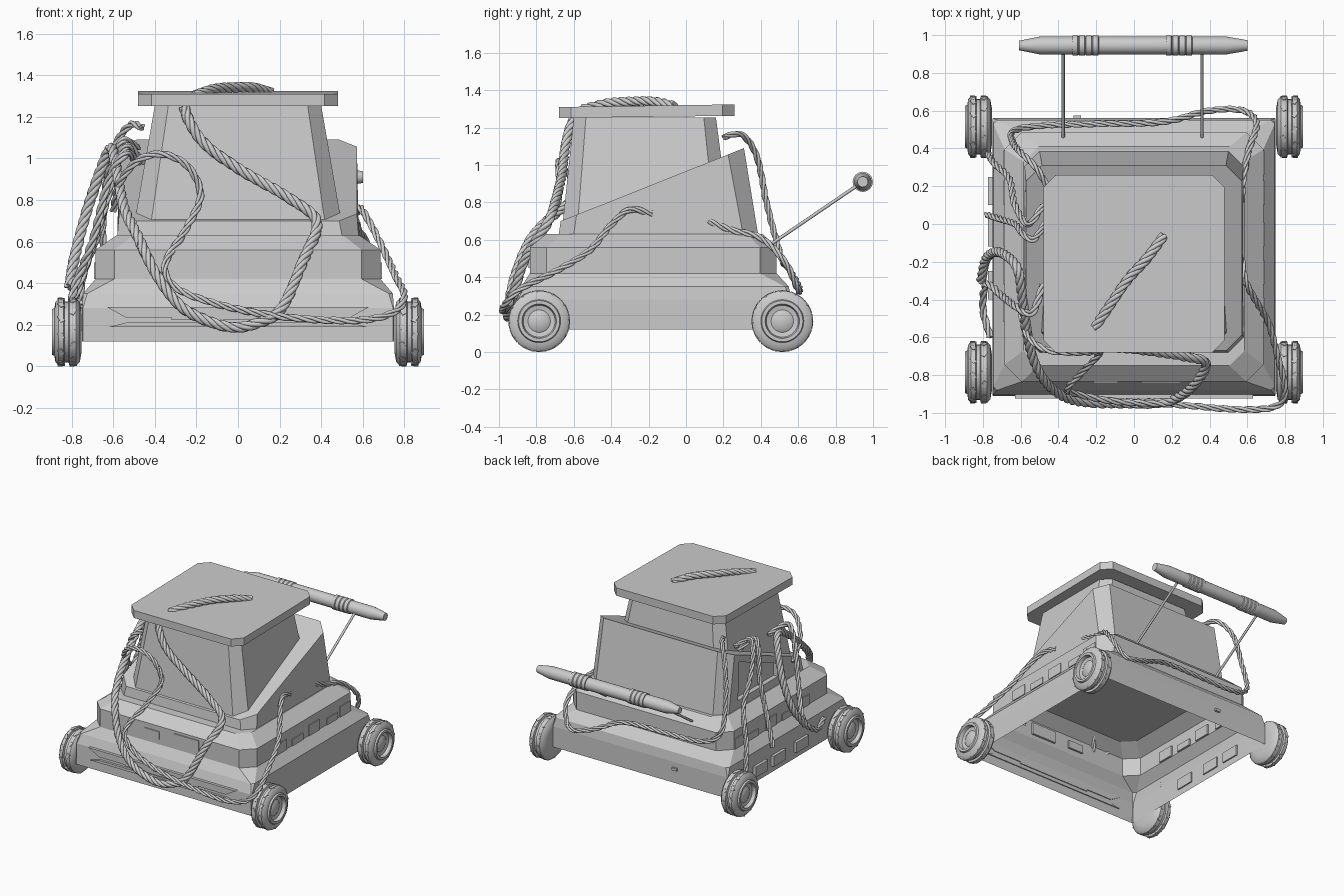
import bpy, bmesh, math
from mathutils import Vector, Matrix

if "Cube" in bpy.data.objects:
    bpy.data.objects.remove(bpy.data.objects["Cube"])


def finish(bm, name, smooth=False):
    bmesh.ops.recalc_face_normals(bm, faces=bm.faces)
    me = bpy.data.meshes.new(name)
    bm.to_mesh(me)
    bm.free()
    ob = bpy.data.objects.new(name, me)
    bpy.context.collection.objects.link(ob)
    if smooth:
        bpy.context.view_layer.objects.active = ob
        ob.select_set(True)
        bpy.ops.object.shade_smooth_by_angle(angle=math.radians(35))
        ob.select_set(False)
    return ob


def loft(name, rings, bottom=True, top=True):
    """Stack of chamfered rectangles: (half width, y front, y back, chamfer, z or z(y))."""
    bm = bmesh.new()
    prev = None
    for i, (w, a, b, c, z) in enumerate(rings):
        pts = [(-w + c, a), (w - c, a), (w, a + c), (w, b - c),
               (w - c, b), (-w + c, b), (-w, b - c), (-w, a + c)]
        ring = [bm.verts.new((x, y, z(y) if callable(z) else z)) for x, y in pts]
        if prev:
            for k in range(8):
                bm.faces.new((prev[k], prev[(k + 1) % 8], ring[(k + 1) % 8], ring[k]))
        if (i == 0 and bottom) or (i == len(rings) - 1 and top):
            bm.faces.new(ring)
        prev = ring
    return finish(bm, name)


def lathe_x(name, profile, centre, steps=32, flip=1):
    """Revolve (x, radius) pairs about the x axis."""
    bm = bmesh.new()
    vs = [bm.verts.new((x * flip, 0, r)) for x, r in profile]
    es = [bm.edges.new(p) for p in zip(vs, vs[1:])]
    bmesh.ops.spin(bm, geom=vs + es, cent=(0, 0, 0), axis=(1, 0, 0), angle=2 * math.pi, steps=steps)
    bmesh.ops.remove_doubles(bm, verts=bm.verts, dist=1e-4)
    bmesh.ops.translate(bm, verts=bm.verts, vec=centre)
    return finish(bm, name, True)


def box(name, x, y, z):
    bm = bmesh.new()
    bmesh.ops.create_cube(bm, size=1)
    for v in bm.verts:
        v.co = [(r[0] + r[1]) / 2 + c * (r[1] - r[0]) for r, c in zip((x, y, z), v.co)]
    return finish(bm, name)


def tube(name, lines, radius, res=1):
    cu = bpy.data.curves.new(name, 'CURVE')
    cu.dimensions = '3D'
    cu.bevel_depth, cu.bevel_resolution, cu.use_fill_caps = radius, res, True
    for pts in lines:
        sp = cu.splines.new('POLY')
        sp.points.add(len(pts) - 1)
        sp.use_smooth = True
        for p, q in zip(sp.points, pts):
            p.co = (*q, 1)
    ob = bpy.data.objects.new(name, cu)
    bpy.context.collection.objects.link(ob)


def cable(name, pts, radius, strands=3, pitch=0.2):
    """Twisted rope along a smooth path through the points."""
    P = [Vector(p) for p in pts]
    P = [2 * P[0] - P[1]] + P + [2 * P[-1] - P[-2]]
    path = []
    for a, b, c, d in zip(P, P[1:], P[2:], P[3:]):
        n = max(4, int((c - b).length / 0.016))
        for i in range(n):
            t = i / n
            path.append(0.5 * (2 * b + (c - a) * t + (2 * a - 5 * b + 4 * c - d) * t * t
                               + (3 * b - a - 3 * c + d) * t ** 3))
    path.append(P[-2])
    lines = [[] for _ in range(strands)]
    dist, side = 0, Vector((0.31, 0.52, 0.79))
    for i, p in enumerate(path):
        tan = (path[min(i + 1, len(path) - 1)] - path[max(i - 1, 0)]).normalized()
        side = (side - tan * side.dot(tan)).normalized()
        up = tan.cross(side)
        dist += (p - path[i - 1]).length if i else 0
        for k in range(strands):
            a = 2 * math.pi * (dist / pitch + k / strands)
            lines[k].append(p + radius * 0.55 * (math.cos(a) * side + math.sin(a) * up))
    tube(name, lines, radius * 0.5)


# Stepped hull, open underneath
loft("hull", [(0.75, -0.91, 0.56, 0.004, 0.12), (0.75, -0.905, 0.56, 0.004, 0.28),
              (0.745, -0.88, 0.55, 0.02, 0.35), (0.685, -0.835, 0.485, 0.09, 0.42),
              (0.685, -0.835, 0.485, 0.09, 0.56), (0.585, -0.75, 0.41, 0.08, 0.63)], bottom=False)

# Sloped rear housing, tower and top plate
slope = lambda y: 0.70 + (y + 0.67) * 0.398
housing = loft("rear_housing", [(0.58, -0.68, 0.385, 0.08, 0.63), (0.572, -0.67, 0.31, 0.085, slope)])
loft("tower", [(0.50, -0.66, 0.235, 0.08, 0.68), (0.40, -0.60, 0.16, 0.065, 1.255)])
loft("top_plate", [(0.48, -0.68, 0.26, 0.065, lambda y: 1.26 + 0.012 * y),
                   (0.48, -0.68, 0.26, 0.065, lambda y: 1.32 + 0.015 * y)])

# Recess in the left of the housing
bm = bmesh.new()
loop = [(-0.30, 0.69), (0.19, 0.69), (0.17, 0.98), (-0.30, 0.79)]
face = bm.faces.new([bm.verts.new((-0.62, y, z)) for y, z in loop])
ext = bmesh.ops.extrude_face_region(bm, geom=[face])
bmesh.ops.translate(bm, verts=[v for v in ext["geom"] if isinstance(v, bmesh.types.BMVert)], vec=(0.08, 0, 0))
cutter = finish(bm, "recess_cutter")
cutter.hide_render = cutter.hide_viewport = True
mod = housing.modifiers.new("recess", 'BOOLEAN')
mod.object, mod.operation, mod.solver = cutter, 'DIFFERENCE', 'EXACT'

# Front grille and lights
bm = bmesh.new()
for z0, z1, w0, w1 in ((0.235, 0.285, 0.54, 0.63), (0.19, 0.21, 0.62, 0.54)):
    rows = [[bm.verts.new((x, y, z)) for x, z in ((-w0, z0), (w0, z0), (w1, z1), (-w1, z1))]
            for y in (-0.90, -0.925)]
    bm.faces.new(rows[0])
    bm.faces.new(rows[1])
    for k in range(4):
        bm.faces.new((rows[0][k], rows[0][k - 1], rows[1][k - 1], rows[1][k]))
finish(bm, "front_grille")
box("grille_slat", (-0.32, 0.3), (-0.92, -0.9), (0.222, 0.24))
box("front_light_small", (-0.215, -0.085), (-0.842, -0.82), (0.46, 0.52))
box("front_light_large", (0.04, 0.25), (-0.842, -0.82), (0.45, 0.54))

# Side vents stand on the hull step; latches on the left wall
for s, label in ((1, "right"), (-1, "left")):
    for i, y in enumerate((-0.52, -0.32, -0.12, 0.10, 0.26)):
        h = 0.05 if i % 2 else 0.08
        box(f"{label}_vent_{i}", sorted((s * 0.67, s * 0.692)), (y, y + 0.13), (0.42, 0.42 + h))
for i, y in enumerate((-0.40, -0.12, 0.10)):
    box(f"left_latch_{i}", (-0.772, -0.74), (y, y + 0.15), (0.17, 0.25))
box("rear_latch", (-0.32, -0.28), (0.555, 0.575), (0.22, 0.24))

# Wheels with grooved tyres and low slanted tread lugs
tyre = [(-0.07, 0), (-0.07, 0.10), (-0.062, 0.145), (-0.045, 0.162), (-0.012, 0.162), (-0.008, 0.146),
        (0.012, 0.146), (0.016, 0.162), (0.04, 0.162), (0.055, 0.145), (0.06, 0.115), (0.072, 0.11),
        (0.072, 0.092), (0.045, 0.085), (0.04, 0.06), (0.052, 0.04), (0.055, 0)]
for s, label in ((1, "right"), (-1, "left")):
    for y, end in ((-0.785, "front"), (0.515, "rear")):
        c = Vector((s * 0.823, y, 0.165))
        lathe_x(f"{end}_{label}_wheel", tyre, c, 40, s)
        bm = bmesh.new()
        for k in range(12):
            for dx, tilt in ((-0.03, 0.5), (0.028, -0.5)):
                m = (Matrix.Translation(c) @ Matrix.Rotation(k * math.pi / 6 + dx * 4, 4, 'X')
                     @ Matrix.Translation((dx * s, 0, 0.157)) @ Matrix.Rotation(tilt * s, 4, 'Z')
                     @ Matrix.Diagonal((0.022, 0.035, 0.015, 1)))
                bmesh.ops.create_cube(bm, size=1, matrix=m)
        finish(bm, f"{end}_{label}_tread")

# Push handle with ribbed grips
lathe_x("handle_bar", [(-0.61, 0), (-0.61, 0.025), (-0.5, 0.047), (0.49, 0.047), (0.6, 0.028), (0.6, 0)],
        (0, 0.945, 0.91), 20)
for x in (-0.255, 0.24):
    ribs = [(-0.072, 0.04)]
    for k in range(4):
        ribs += [(-0.07 + k * 0.036, 0.054), (-0.043 + k * 0.036, 0.054), (-0.039 + k * 0.036, 0.048)]
    lathe_x("handle_grip", ribs + [(0.072, 0.04)], (x, 0.945, 0.91), 16)
tube("handle_rods", [[(x, 0.43, 0.56), (x, 0.93, 0.90)] for x in (-0.375, 0.36)], 0.009, 2)

# Thick cables: front loop and the loop over the top plate
cable("front_cable_thick", [
    (-0.26, -0.60, 1.25), (-0.23, -0.63, 1.17), (-0.15, -0.65, 1.06), (0.02, -0.665, 0.94), (0.26, -0.70, 0.80),
    (0.38, -0.74, 0.69), (0.31, -0.86, 0.50), (0.21, -0.93, 0.28), (0.10, -0.95, 0.21), (-0.05, -0.95, 0.19),
    (-0.25, -0.945, 0.27), (-0.38, -0.91, 0.42), (-0.48, -0.82, 0.62), (-0.55, -0.66, 0.77),
    (-0.59, -0.40, 0.98), (-0.62, -0.23, 1.04), (-0.71, -0.15, 0.80), (-0.78, -0.18, 0.55),
    (-0.81, -0.30, 0.38)], 0.026, 4)
cable("top_cable", [(-0.21, -0.55, 1.30), (-0.12, -0.42, 1.33), (-0.03, -0.29, 1.34),
                    (0.07, -0.18, 1.34), (0.16, -0.06, 1.315)], 0.026, 4)
# Thin cables: front to right side, rear run, left loops
cable("front_cable_thin", [
    (-0.60, -0.45, 0.75), (-0.57, -0.58, 0.88), (-0.48, -0.66, 0.99), (-0.36, -0.68, 1.02), (-0.24, -0.68, 0.96),
    (-0.18, -0.68, 0.82), (-0.25, -0.76, 0.66), (-0.35, -0.87, 0.49), (-0.30, -0.90, 0.38), (-0.10, -0.94, 0.30),
    (0.20, -0.955, 0.24), (0.56, -0.982, 0.22), (0.75, -0.965, 0.26), (0.80, -0.88, 0.34), (0.76, -0.70, 0.43),
    (0.71, -0.52, 0.54), (0.64, -0.40, 0.68), (0.59, -0.30, 0.76), (0.57, -0.18, 0.74)], 0.018)
cable("rear_cable", [
    (-0.46, 0.20, 1.15), (-0.52, 0.30, 1.16), (-0.60, 0.38, 1.04), (-0.64, 0.43, 0.80), (-0.64, 0.49, 0.57),
    (-0.50, 0.52, 0.48), (-0.2, 0.53, 0.47), (0.15, 0.54, 0.46), (0.40, 0.60, 0.36), (0.58, 0.60, 0.33),
    (0.65, 0.53, 0.48), (0.61, 0.40, 0.61), (0.58, 0.25, 0.65), (0.57, 0.12, 0.70)], 0.018)
cable("left_loop_cable", [
    (-0.46, 0.02, 0.98), (-0.53, -0.08, 1.06), (-0.59, -0.05, 0.97), (-0.63, 0.0, 0.80),
    (-0.72, 0.03, 0.52), (-0.78, 0.05, 0.33)], 0.018)
cable("left_hanging_cable", [
    (-0.48, -0.32, 0.98), (-0.54, -0.47, 1.02), (-0.62, -0.44, 0.90), (-0.70, -0.38, 0.60),
    (-0.78, -0.32, 0.40), (-0.80, -0.45, 0.28), (-0.76, -0.60, 0.30)], 0.02)
# Smooth single cable down the left rear corner
cable("left_rear_cable", [
    (-0.48, 0.10, 1.05), (-0.56, 0.0, 1.08), (-0.63, 0.10, 0.90), (-0.66, 0.24, 0.68),
    (-0.74, 0.32, 0.45), (-0.77, 0.37, 0.26)], 0.018)
